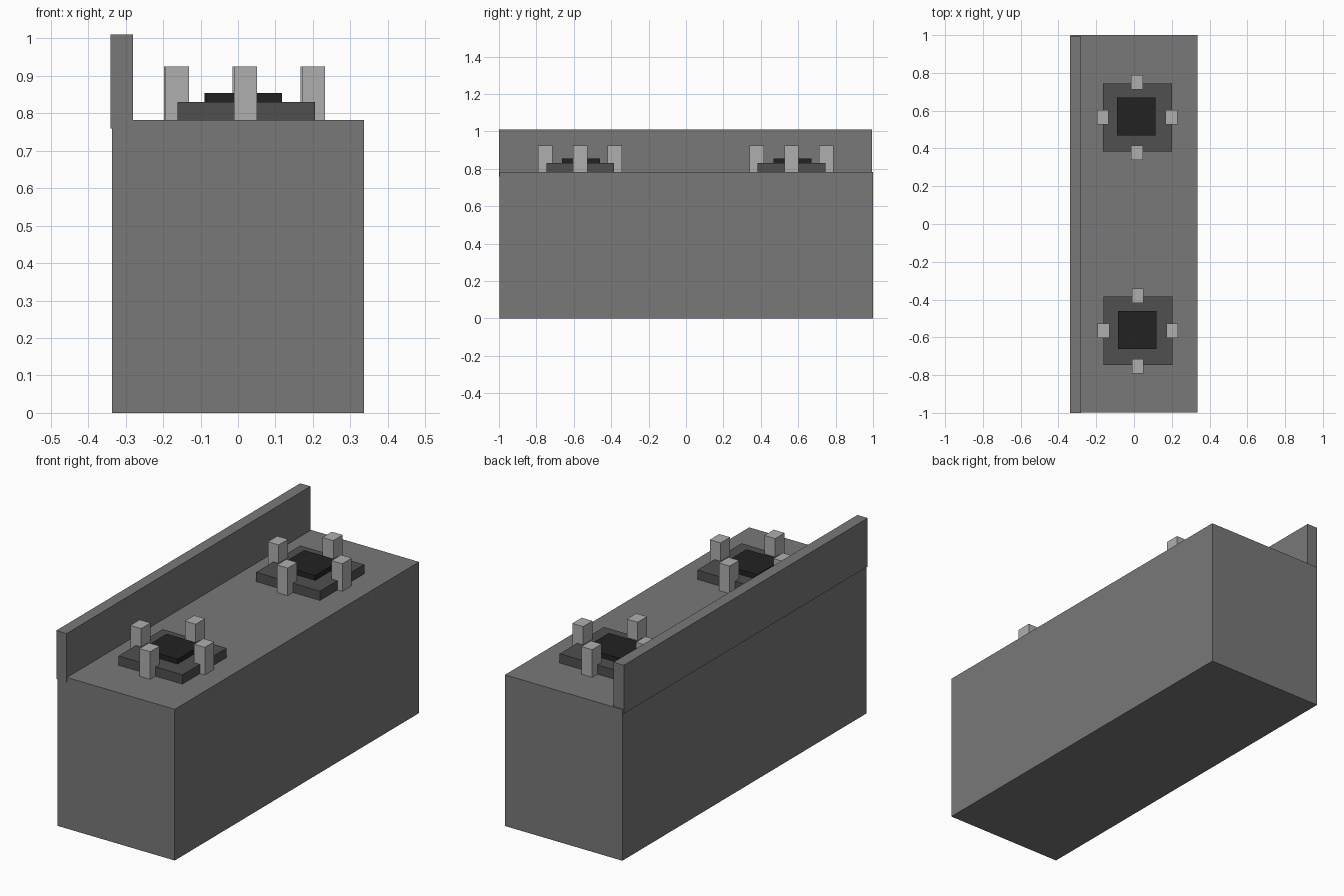
import bpy

if "Cube" in bpy.data.objects:
    bpy.data.objects.remove(bpy.data.objects["Cube"])


def material(name, v):
    m = bpy.data.materials.new(name)
    m.diffuse_color = (v, v, v, 1)
    m.use_nodes = True
    m.node_tree.nodes["Principled BSDF"].inputs["Base Color"].default_value = m.diffuse_color
    return m


BODY = material("mid_grey", 0.19)
PLATE = material("dark_grey", 0.08)
BURNER = material("near_black", 0.016)
PRONG = material("light_grey", 0.43)


def box(name, x, y, z, mat):
    """Box from (min, max) ranges on each axis."""
    bpy.ops.mesh.primitive_cube_add(size=1, location=[(a + b) / 2 for a, b in (x, y, z)])
    ob = bpy.context.object
    ob.name = name
    ob.scale = [b - a for a, b in (x, y, z)]
    bpy.ops.object.transform_apply(location=False, rotation=False, scale=True)
    ob.data.materials.append(mat)
    return ob


def around(c, w):
    return (c - w / 2, c + w / 2)


# Counter block and raised back board along the left edge
box("counter_body", (-0.336, 0.336), (-0.997, 1.0), (0, 0.782), BODY)
box("back_board", (-0.340, -0.281), (-1.0, 0.994), (0.759, 1.010), BODY)

# Two burners, each with a plate, a raised centre and four pot supports
for label, cx, cy in (("rear", 0.018, 0.564), ("front", 0.022, -0.566)):
    box(label + "_burner_plate", around(cx, 0.366), around(cy, 0.362), (0.775, 0.830), PLATE)
    box(label + "_burner_cap", around(cx - 0.006, 0.204), around(cy + 0.005, 0.202),
        (0.805, 0.855), BURNER)
    for i, (dx, dy) in enumerate(((-0.182, 0), (0.182, 0), (0, -0.186), (0, 0.186))):
        box(f"{label}_pot_support_{i + 1}", around(cx + dx - 0.002, 0.062),
            around(cy + dy, 0.077), (0.778, 0.925), PRONG)
